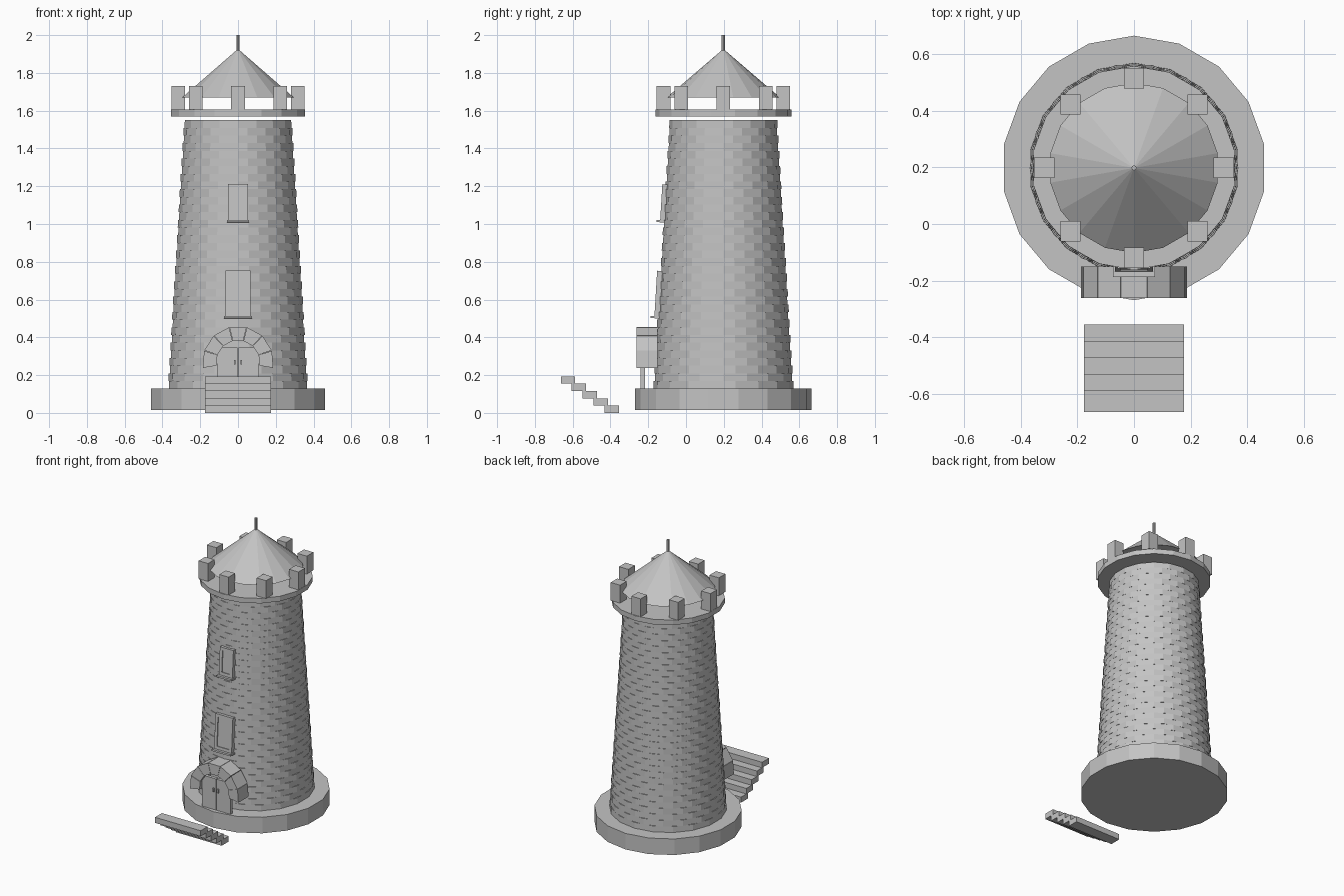
import bpy
import bmesh
from math import radians, cos, sin, pi
from mathutils import Matrix, Vector

if "Cube" in bpy.data.objects:
    bpy.data.objects.remove(bpy.data.objects["Cube"])

CY = 0.198      # tower axis in y
SIDES = 18

stone = bpy.data.materials.new("grey_stone")
stone.use_nodes = True
colour = (0.55, 0.55, 0.55, 1)
stone.diffuse_color = colour
stone.node_tree.nodes["Principled BSDF"].inputs["Base Color"].default_value = colour


def finish(name, bm, matrix=None):
    if matrix:
        bm.transform(matrix)
    bmesh.ops.recalc_face_normals(bm, faces=bm.faces)
    mesh = bpy.data.meshes.new(name)
    bm.to_mesh(mesh)
    bm.free()
    mesh.materials.append(stone)
    obj = bpy.data.objects.new(name, mesh)
    bpy.context.collection.objects.link(obj)


def add_box(bm, x, y, z):
    """Box from (min, max) pairs on each axis."""
    size = Vector((x[1] - x[0], y[1] - y[0], z[1] - z[0]))
    mid = Vector((sum(x), sum(y), sum(z))) / 2
    bmesh.ops.create_cube(bm, size=1, matrix=Matrix.LocRotScale(mid, None, size))


def add_round(bm, r1, r2, z0, z1, sides=SIDES, turn=0):
    """Upright cylinder or cone on the tower axis, one corner facing the back."""
    place = Matrix.Translation((0, CY, (z0 + z1) / 2)) @ Matrix.Rotation(turn, 4, 'Z')
    bmesh.ops.create_cone(bm, cap_ends=True, segments=sides, radius1=r1, radius2=r2,
                          depth=z1 - z0, matrix=place)


def round_part(name, *args, **kw):
    bm = bmesh.new()
    add_round(bm, *args, **kw)
    finish(name, bm)


# Foundation, parapet floor, roof and its pole
round_part("foundation", 0.467, 0.467, 0.016, 0.128)
round_part("parapet_floor", 0.36, 0.36, 1.57, 1.605)
round_part("roof", 0.3, 0, 1.67, 1.927)
round_part("roof_pole", 0.009, 0.009, 1.9, 2.0, sides=8)

# Tower wall: stacked rings, every second one turned by half a side
RINGS, Z0, Z1 = 35, 0.128, 1.55
pitch = (Z1 - Z0) / RINGS
bm = bmesh.new()
for i in range(RINGS):
    r = 0.371 - 0.084 * i / (RINGS - 1)
    add_round(bm, r, r - 0.001, Z0 + i * pitch, Z0 + (i + 1) * pitch,
              turn=(i % 2) * pi / SIDES)
finish("tower_wall", bm)

# Merlons around the parapet, all square to the axes
bm = bmesh.new()
for i in range(8):
    x, y = 0.317 * cos(i * pi / 4), CY + 0.317 * sin(i * pi / 4)
    add_box(bm, (x - 0.036, x + 0.036), (y - 0.036, y + 0.036), (1.605, 1.73))
finish("merlons", bm)


# Windows: frame, recessed pane and sill, leaning with the wall
def window(name, y, z, half_w, half_h, border):
    lean = Matrix.Translation((0, y, z)) @ Matrix.Rotation(radians(-3.4), 4, 'X')
    bm = bmesh.new()
    in_w, in_h = half_w - border, half_h - border
    for s in (-1, 1):
        add_box(bm, sorted((s * in_w, s * half_w)), (-0.014, 0.04), (-half_h, half_h))
        add_box(bm, (-in_w, in_w), (-0.014, 0.04), sorted((s * in_h, s * half_h)))
    finish(name + "_frame", bm, lean)
    bm = bmesh.new()
    add_box(bm, (-in_w, in_w), (-0.008, 0.03), (-in_h, in_h))
    finish(name + "_pane", bm, lean)
    bm = bmesh.new()
    add_box(bm, (-half_w - 0.007, half_w + 0.007), (-0.034, 0.04), (-half_h - 0.012, -half_h))
    finish(name + "_sill", bm, lean)


window("upper_window", -0.117, 1.115, 0.052, 0.095, 0.021)
window("lower_window", -0.146, 0.632, 0.067, 0.12, 0.02)

# Door arch: seven stone blocks
BLOCKS, ARCH_Z = 7, 0.27
start, span = radians(-10), radians(200) / BLOCKS
bm = bmesh.new()
for i in range(BLOCKS):
    a, b = start + i * span + 0.006, start + (i + 1) * span - 0.006
    corners = [(0.115, a), (0.189, a), (0.189, b), (0.115, b)]
    verts = [bm.verts.new((r * cos(t), -0.262, ARCH_Z + r * sin(t))) for r, t in corners]
    face = bm.faces.new(verts)
    out = bmesh.ops.extrude_face_region(bm, geom=[face], use_keep_orig=True)
    moved = [v for v in out["geom"] if isinstance(v, bmesh.types.BMVert)]
    bmesh.ops.translate(bm, verts=moved, vec=(0, 0.112, 0))
finish("door_arch", bm)

# Double door with a handle on each leaf
for side, s in (("right", -1), ("left", 1)):
    bm = bmesh.new()
    add_box(bm, sorted((s * 0.002, s * 0.11)), (-0.24, -0.218), (0.128, 0.345))
    finish(side + "_door", bm)
    bm = bmesh.new()
    add_box(bm, sorted((s * 0.012, s * 0.022)), (-0.252, -0.238), (0.255, 0.28))
    finish(side + "_door_handle", bm)

# Steps: free slabs rising away from the tower
bm = bmesh.new()
rise = 0.0386
for k in range(5):
    y, top = -0.663 + 0.058 * k, rise * (5 - k)
    add_box(bm, (-0.176, 0.176), (y, y + 0.076), (top - rise, top))
finish("steps", bm)
